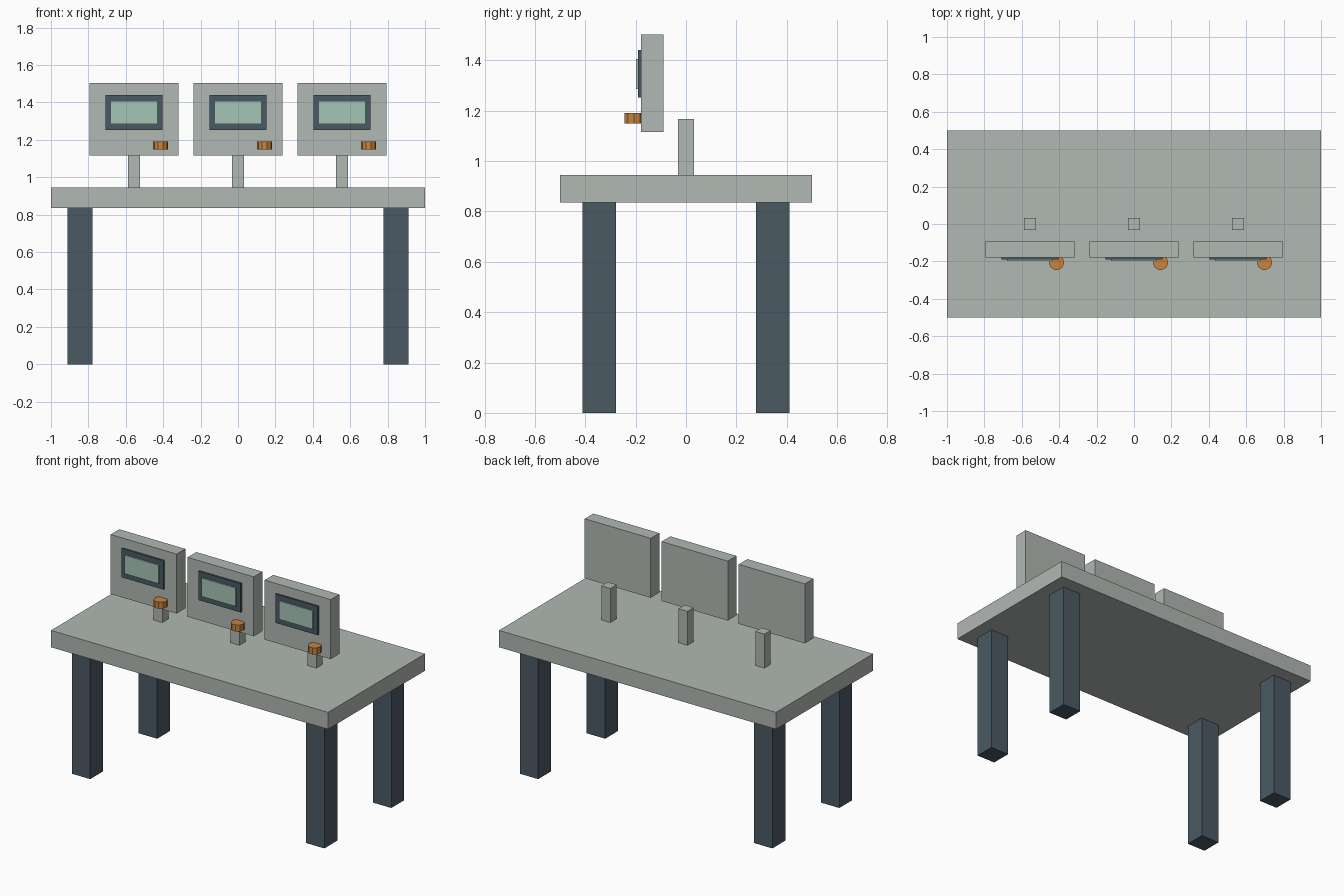
import bpy

cube = bpy.data.objects.get("Cube")
if cube:
    bpy.data.objects.remove(cube, do_unlink=True)


def material(name, rgb):
    m = bpy.data.materials.new(name)
    m.use_nodes = True
    colour = (*rgb, 1)
    m.diffuse_color = colour
    m.node_tree.nodes["Principled BSDF"].inputs["Base Color"].default_value = colour
    return m


grey = material("pale_grey", (0.44, 0.48, 0.45))
slate = material("dark_slate", (0.07, 0.10, 0.123))
glass = material("pale_green", (0.38, 0.56, 0.47))
orange = material("orange", (0.57, 0.23, 0.05))


def finish(name, mat):
    ob = bpy.context.object
    ob.name = name
    ob.data.materials.append(mat)
    return ob


def box(name, mat, x, y, z):
    """Box from (min, max) ranges on each axis."""
    ranges = (x, y, z)
    bpy.ops.mesh.primitive_cube_add(size=1, location=[(a + b) / 2 for a, b in ranges])
    ob = finish(name, mat)
    ob.scale = [b - a for a, b in ranges]
    bpy.ops.object.transform_apply(location=False, rotation=False, scale=True)
    return ob


def centred(c, width):
    return (c - width / 2, c + width / 2)


# Table
box("table_top", grey, (-1, 1), (-0.5, 0.5), (0.835, 0.945))
for side, x in (("left", 0.845), ("right", -0.845)):
    for end, y in (("front", -0.345), ("back", 0.345)):
        box(f"{end}_{side}_leg", slate, centred(x, 0.133), centred(y, 0.133), (0, 0.835))

# Three stations: post, panel, framed screen and control knob
for label, x in (("right", -0.556), ("middle", 0), ("left", 0.556)):
    box(f"{label}_post", grey, centred(x, 0.065), centred(0, 0.065), (0.945, 1.167))
    box(f"{label}_panel", grey, centred(x, 0.477), (-0.179, -0.09), (1.115, 1.503))
    box(f"{label}_screen_frame", slate, centred(x, 0.305), (-0.191, -0.175), (1.252, 1.44))
    box(f"{label}_screen", glass, centred(x, 0.245), (-0.199, -0.185), (1.286, 1.406))
    bpy.ops.mesh.primitive_cylinder_add(vertices=10, radius=0.041, depth=0.043,
                                        location=(x + 0.142, -0.206, 1.17),
                                        rotation=(0, 0, 1.5708))
    finish(f"{label}_knob", orange)
